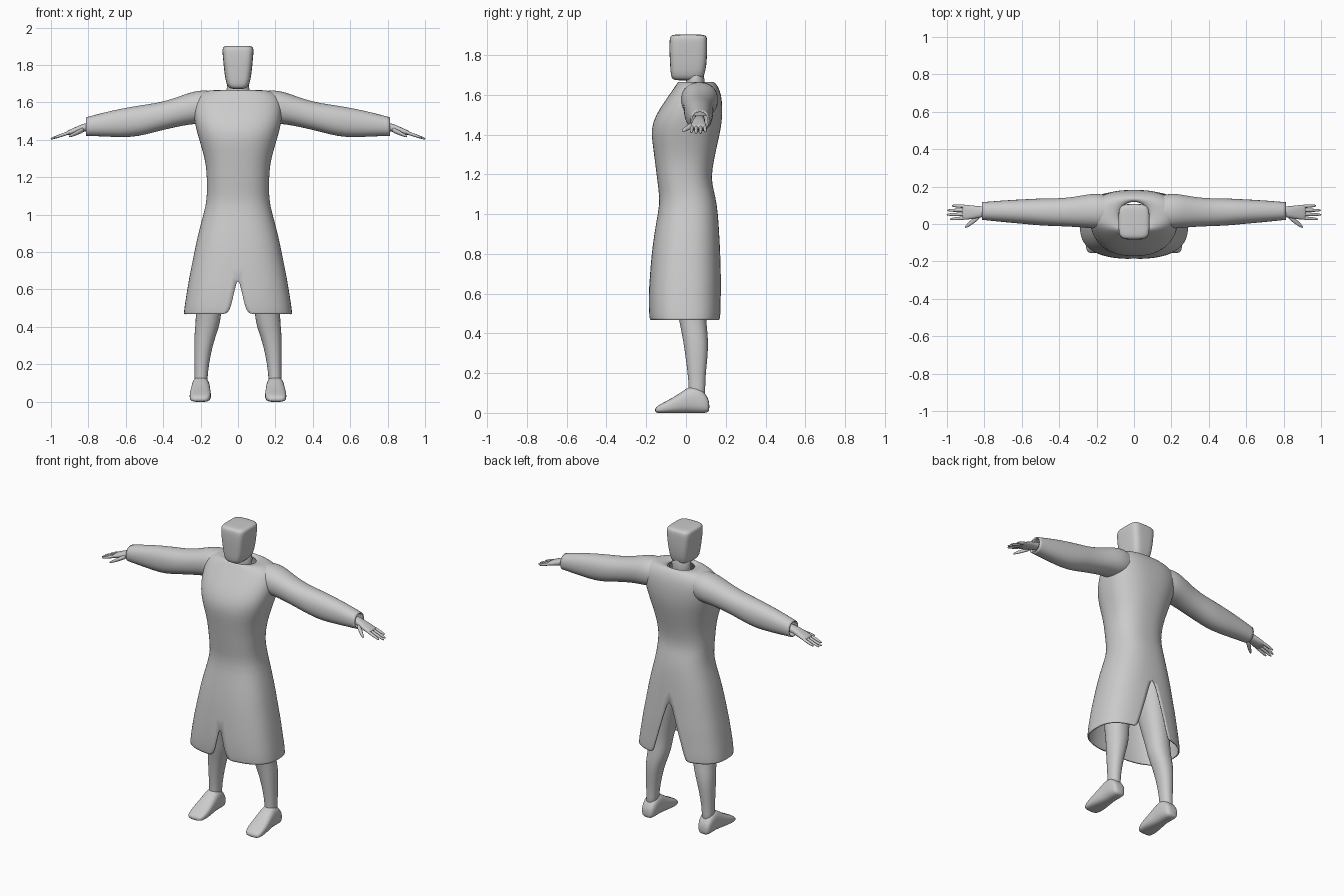
import bpy, bmesh
from math import pi, sin, cos, asin


def spow(v, e):
    return (1 if v >= 0 else -1) * abs(v) ** e


def finish(name, bm, mirror=True, sub=1, thick=0):
    bmesh.ops.recalc_face_normals(bm, faces=bm.faces)
    me = bpy.data.meshes.new(name)
    bm.to_mesh(me)
    bm.free()
    ob = bpy.data.objects.new(name, me)
    bpy.context.collection.objects.link(ob)
    for p in me.polygons:
        p.use_smooth = True
    if mirror:
        m = ob.modifiers.new("mirror", 'MIRROR')
        m.merge_threshold = 0.001
    s = ob.modifiers.new("smooth", 'SUBSURF')
    s.levels = s.render_levels = sub
    if thick:
        t = ob.modifiers.new("cloth", 'SOLIDIFY')
        t.thickness = thick
        t.offset = -1
    return ob


def loft(name, axis, sections, n=20, caps=True, **kw):
    """Sections: (position on axis, a0, a1, b0, b1, squareness)."""
    bm = bmesh.new()
    rings = []
    for p, a0, a1, b0, b1, e in sections:
        ring = []
        for i in range(n):
            t = 2 * pi * (i + 0.5) / n
            co = [(a0 + a1) / 2 + (a1 - a0) / 2 * spow(cos(t), 2 / e),
                  (b0 + b1) / 2 + (b1 - b0) / 2 * spow(sin(t), 2 / e)]
            co.insert(axis, p)
            ring.append(bm.verts.new(co))
        rings.append(ring)
    for r, q in zip(rings, rings[1:]):
        for i in range(n):
            j = (i + 1) % n
            bm.faces.new((r[i], r[j], q[j], q[i]))
    if caps:
        bm.faces.new(rings[0])
        bm.faces.new(rings[-1])
    return finish(name, bm, **kw)


# Robe: half shell, (z, half width, front y, back y, squareness, front slit, back slit)
robe = [(0.468, .290, -.182, .176, 2.7, .065, .125), (0.485, .289, -.185, .178, 2.7, .046, .115),
        (0.53, .283, -.187, .178, 2.7, .033, .100), (0.60, .272, -.187, .178, 2.6, .018, .080),
        (0.67, .260, -.183, .177, 2.6, 0, .058), (0.76, .242, -.177, .174, 2.5, 0, .032),
        (0.85, .224, -.167, .170, 2.5, 0, 0), (0.95, .200, -.152, .165, 2.4, 0, 0),
        (1.05, .171, -.132, .156, 2.4, 0, 0), (1.12, .166, -.138, .140, 2.4, 0, 0),
        (1.18, .166, -.146, .126, 2.4, 0, 0), (1.27, .171, -.157, .140, 2.4, 0, 0),
        (1.35, .192, -.168, .158, 2.4, 0, 0), (1.43, .217, -.177, .176, 2.4, 0, 0),
        (1.50, .234, -.152, .184, 2.5, 0, 0), (1.57, .238, -.105, .182, 2.6, 0, 0),
        (1.62, .228, -.070, .172, 2.6, 0, 0), (1.652, .200, -.048, .155, 2.5, 0, 0),
        (1.668, .150, -.038, .138, 2.3, 0, 0), (1.664, .090, -.030, .125, 2, 0, 0),
        (1.650, .080, -.022, .118, 2, 0, 0)]
bm = bmesh.new()
cols = 20
rows = []
for z, rx, yf, yb, e, sf, sb in robe:
    t0, t1 = asin((sf / rx) ** (e / 2)), pi - asin((sb / rx) ** (e / 2))
    row = []
    for i in range(cols + 1):
        t = t0 + (t1 - t0) * i / cols
        x = rx * abs(sin(t)) ** (2 / e)
        row.append(bm.verts.new((x if x > 1e-5 else 0, (yf + yb) / 2 - (yb - yf) / 2 * spow(cos(t), 2 / e), z)))
    rows.append(row)
for r, q in zip(rows, rows[1:]):
    for i in range(cols):
        bm.faces.new((r[i], r[i + 1], q[i + 1], q[i]))
finish("robe", bm, thick=0.008)

# Sleeves: (x, y0, y1, z0, z1, squareness)
loft("sleeve", 0, [(.13, -.02, .150, 1.50, 1.660, 2.2), (.19, -.028, .165, 1.485, 1.668, 2.2),
                   (.25, -.022, .160, 1.483, 1.657, 2.2), (.32, -.016, .145, 1.470, 1.630, 2.2),
                   (.41, -.012, .137, 1.450, 1.602, 2.2), (.49, -.010, .138, 1.428, 1.590, 2.2),
                   (.57, -.002, .134, 1.412, 1.578, 2.2), (.68, .008, .128, 1.415, 1.556, 2.2),
                   (.78, .018, .120, 1.420, 1.530, 2.2), (.813, .022, .117, 1.421, 1.521, 2.2)],
     caps=False, thick=0.008)

# Hand: palm, four fingers and a thumb
loft("palm", 0, [(.70, .040, .098, 1.455, 1.505, 2.2), (.80, .040, .094, 1.450, 1.494, 2.2),
                 (.84, .030, .096, 1.438, 1.482, 2.4), (.88, .024, .102, 1.430, 1.463, 2.6),
                 (.91, .022, .104, 1.424, 1.450, 2.6), (.92, .030, .098, 1.428, 1.444, 2.4)], n=16)
for k, (y0, y1, tip) in enumerate([(.033, .026, .985), (.053, .050, 1.003), (.074, .073, 1.0), (.094, .098, .975)]):
    secs = []
    for f, r in ((0, .011), (.5, .010), (.85, .008), (1, .004)):
        x, y = .89 + (tip - .89) * f, y0 + (y1 - y0) * f
        z = 1.443 - (x - .89) * .34
        secs.append((x, y - r, y + r, z - r, z + r, 2))
    loft("finger_%d" % (k + 1), 0, secs, n=8)
loft("thumb", 0, [(.82, .030, .065, 1.440, 1.472, 2), (.85, .006, .045, 1.428, 1.458, 2),
                  (.88, -.014, .014, 1.418, 1.440, 2), (.905, -.026, -.010, 1.410, 1.424, 2)], n=8)

# Legs: (z, x0, x1, y0, y1, squareness)
loft("leg", 2, [(.06, .165, .235, .010, .100, 2.2), (.13, .163, .232, .014, .096, 2.2),
                (.20, .155, .233, .008, .100, 2.2), (.29, .138, .234, -.004, .110, 2.2),
                (.36, .115, .234, -.014, .113, 2.2), (.43, .092, .226, -.028, .106, 2.2),
                (.50, .088, .226, -.042, .100, 2.2), (.60, .065, .225, -.065, .105, 2.2),
                (.72, .035, .210, -.080, .115, 2.2), (.85, .012, .185, -.085, .120, 2.2),
                (.92, .010, .165, -.080, .115, 2.2)])

# Feet: (y, x0, x1, z0, z1, squareness)
loft("foot", 1, [(.118, .175, .228, .012, .050, 2.5), (.108, .160, .240, .000, .085, 3),
                 (.075, .152, .247, -.002, .125, 2.7), (.030, .150, .248, -.002, .140, 2.5),
                 (-.010, .148, .252, -.002, .115, 2.6), (-.060, .144, .258, -.002, .080, 2.8),
                 (-.110, .144, .260, -.002, .054, 3), (-.145, .155, .254, -.001, .035, 3),
                 (-.156, .172, .240, .005, .022, 2.5)])

# Neck and blocky head
loft("neck", 2, [(1.58, -.062, .062, -.005, .098, 2), (1.67, -.062, .062, .000, .094, 2),
                 (1.74, -.060, .060, .005, .090, 2)], mirror=False)
loft("head", 2, [(1.672, -.030, .030, -.050, .060, 3), (1.677, -.048, .048, -.068, .080, 3.5),
                 (1.695, -.062, .062, -.077, .092, 4), (1.75, -.072, .072, -.080, .104, 4),
                 (1.82, -.079, .079, -.084, .107, 4.5), (1.875, -.084, .084, -.083, .107, 4.5),
                 (1.893, -.082, .082, -.080, .104, 4.5), (1.902, -.070, .070, -.068, .092, 4),
                 (1.903, -.035, .035, -.035, .055, 3.5)], n=28, mirror=False)
